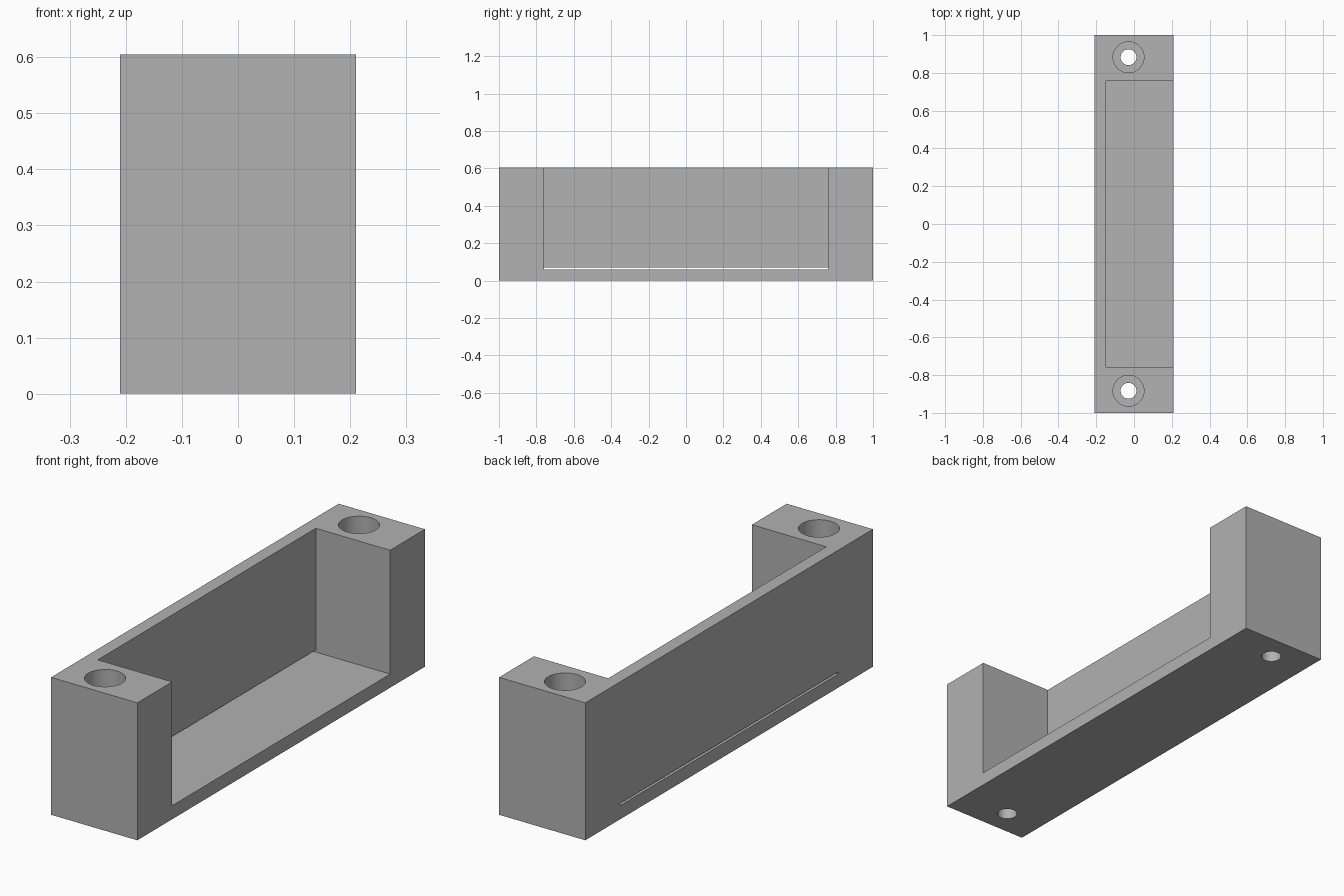
import bpy
import math

cube = bpy.data.objects.get("Cube")
if cube:
    bpy.data.objects.remove(cube, do_unlink=True)

# Overall sizes
HALF_X, HALF_Y, HEIGHT = 0.21, 1.0, 0.605
FLOOR, WALL_X, BAY_Y = 0.06, -0.152, 0.758
SLOT_TOP = 0.07
HOLE_X, HOLE_Y = -0.029, 0.883
BORE_FLOOR = 0.13

grey = bpy.data.materials.new("plain grey")
grey.use_nodes = True
colour = (0.445, 0.445, 0.445, 1)
grey.diffuse_color = colour
grey.node_tree.nodes["Principled BSDF"].inputs["Base Color"].default_value = colour


def box(name, low, high):
    centre = [(a + b) / 2 for a, b in zip(low, high)]
    bpy.ops.mesh.primitive_cube_add(size=1, location=centre)
    obj = bpy.context.object
    obj.name = name
    obj.scale = [b - a for a, b in zip(low, high)]
    bpy.ops.object.transform_apply(location=True, rotation=False, scale=True)
    obj.data.materials.append(grey)
    return obj


def cylinder(name, radius, x, y, bottom, top):
    bpy.ops.mesh.primitive_cylinder_add(
        vertices=64, radius=radius, depth=top - bottom,
        location=(x, y, (bottom + top) / 2))
    obj = bpy.context.object
    obj.name = name
    obj.data.materials.append(grey)
    return obj


def cut(target, cutter):
    mod = target.modifiers.new(cutter.name, "BOOLEAN")
    mod.operation = "DIFFERENCE"
    mod.solver = "EXACT"
    mod.object = cutter
    bpy.context.view_layer.objects.active = target
    bpy.ops.object.modifier_apply(modifier=mod.name)
    bpy.data.objects.remove(cutter, do_unlink=True)


# Solid block
body = box("bracket_body", (-HALF_X, -HALF_Y, 0), (HALF_X, HALF_Y, HEIGHT))

# Bay open to the top and left side
cut(body, box("bay_cutter", (WALL_X, -BAY_Y, FLOOR), (1, BAY_Y, 1)))

# Thin slot through the wall at floor level
cut(body, box("slot_cutter", (-1, -BAY_Y, FLOOR), (0, BAY_Y, SLOT_TOP)))

# Counterbored screw hole in each end post
for y in (-HOLE_Y, HOLE_Y):
    cut(body, cylinder("bore_cutter", 0.082, HOLE_X, y, BORE_FLOOR, 1))
    cut(body, cylinder("screw_cutter", 0.042, HOLE_X, y, -0.5, 1))

# Smooth bores, sharp box edges
bpy.ops.object.select_all(action="DESELECT")
body.select_set(True)
bpy.context.view_layer.objects.active = body
bpy.ops.object.shade_smooth_by_angle(angle=math.radians(30))
